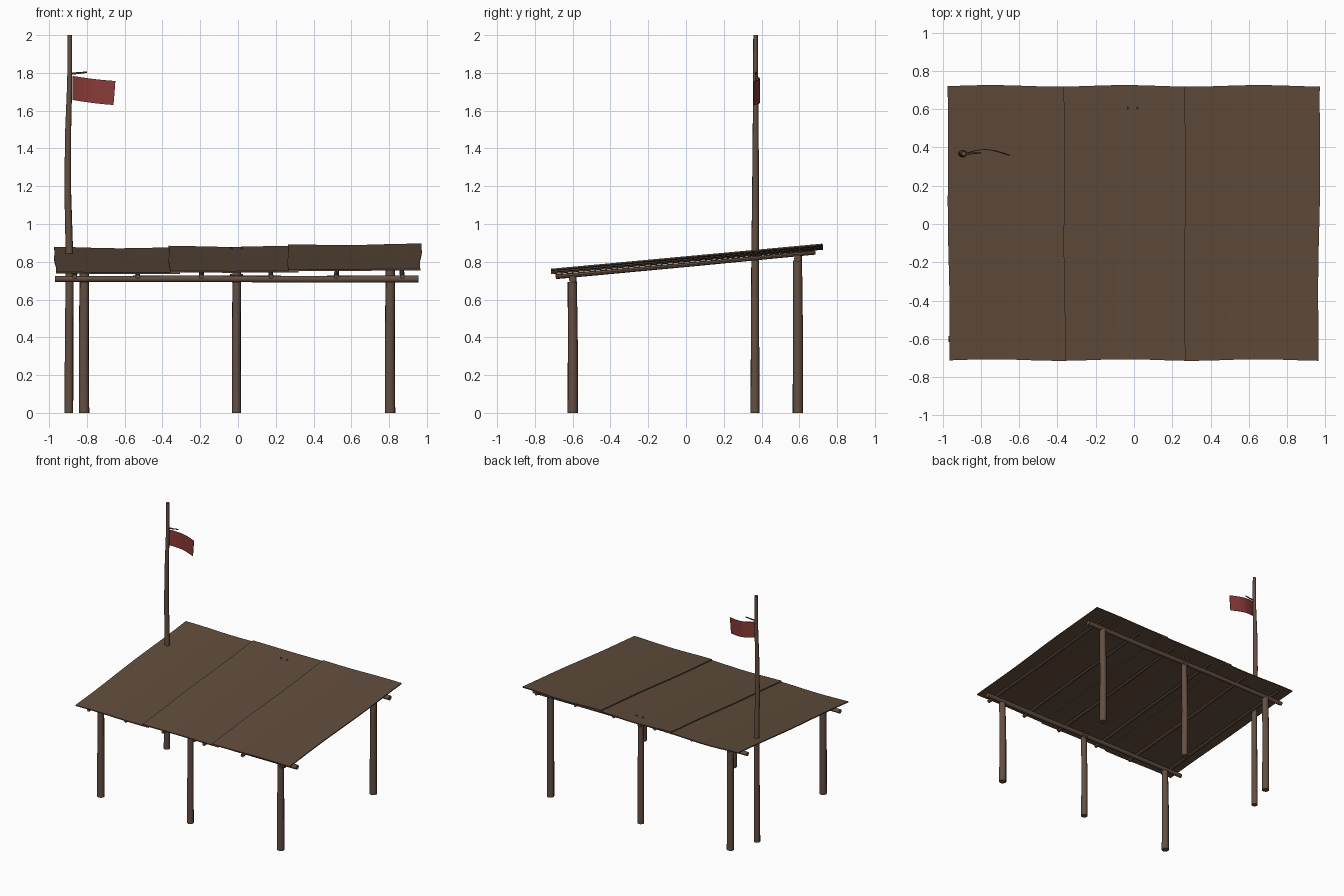
import bpy, bmesh, math
from mathutils import Vector

if "Cube" in bpy.data.objects:
    bpy.data.objects.remove(bpy.data.objects["Cube"])


def material(name, rgb):
    m = bpy.data.materials.new(name)
    m.diffuse_color = (*rgb, 1)
    m.use_nodes = True
    m.node_tree.nodes["Principled BSDF"].inputs["Base Color"].default_value = m.diffuse_color
    return m


WOOD = material("brown wood", (0.125, 0.078, 0.054))
CLOTH = material("brown roof sheet", (0.118, 0.073, 0.045))
RED = material("faded red", (0.25, 0.043, 0.038))


def finish(name, bm, mat, angle=40):
    bmesh.ops.recalc_face_normals(bm, faces=bm.faces)
    me = bpy.data.meshes.new(name)
    bm.to_mesh(me)
    bm.free()
    me.materials.append(mat)
    ob = bpy.data.objects.new(name, me)
    bpy.context.collection.objects.link(ob)
    bpy.ops.object.select_all(action='DESELECT')
    ob.select_set(True)
    bpy.context.view_layer.objects.active = ob
    bpy.ops.object.shade_smooth_by_angle(angle=math.radians(angle))
    return ob


def log(name, points, radii, sides=10):
    """Round timber through the given points, one radius per point."""
    bm = bmesh.new()
    pts = [Vector(p) for p in points]
    axis = (pts[-1] - pts[0]).normalized()
    u = axis.orthogonal().normalized()
    v = axis.cross(u)
    rings = []
    for p, r in zip(pts, radii):
        rings.append([bm.verts.new(p + r * (u * math.cos(a) + v * math.sin(a)))
                      for a in (2 * math.pi * i / sides for i in range(sides))])
    for a, b in zip(rings, rings[1:]):
        for i in range(sides):
            j = (i + 1) % sides
            bm.faces.new((a[i], a[j], b[j], b[i]))
    bm.faces.new(rings[0])
    bm.faces.new(rings[-1])
    return finish(name, bm, WOOD)


def sheet(name, nu, nv, thick, mat, fn):
    """Thin solid sheet; fn(s, t) gives the centre surface, thick the offset vector."""
    bm = bmesh.new()
    off = Vector(thick) / 2
    grids = [[[bm.verts.new(Vector(fn(i / nu, j / nv)) + off * k)
               for j in range(nv + 1)] for i in range(nu + 1)] for k in (1, -1)]
    for g in grids:
        for i in range(nu):
            for j in range(nv):
                bm.faces.new((g[i][j], g[i + 1][j], g[i + 1][j + 1], g[i][j + 1]))
    a, b = grids
    for i in range(nu):
        for j in (0, nv):
            bm.faces.new((a[i][j], a[i + 1][j], b[i + 1][j], b[i][j]))
    for j in range(nv):
        for i in (0, nu):
            bm.faces.new((a[i][j], a[i][j + 1], b[i][j + 1], b[i][j]))
    return finish(name, bm, mat)


# Posts: a low front row and a tall back row
for row, y, top in (("front", -0.6, 0.692), ("back", 0.592, 0.808)):
    for side, x in (("left", -0.815), ("middle", -0.008), ("right", 0.805)):
        r = 0.025 if side == "middle" else 0.028
        log(f"{row}_{side}_post",
            [(x, y, 0), (x - 0.001, y + 0.001, top / 2), (x + 0.002, y - 0.002, top)],
            [r, r * 0.96, r * 0.88])
    # Forked tip cradling the beam on the middle post
    for s in (-1, 1):
        log(f"{row}_fork_prong", [(-0.008 + s * 0.006, y + 0.012, top - 0.02),
                                  (-0.008 + s * 0.03, y + 0.015, top + (0.043 if y < 0 else 0.068))],
            [0.01, 0.006], 8)

# Beams across the posts
for row, y, z in (("front", -0.6, 0.709), ("back", 0.592, 0.818)):
    log(f"{row}_beam", [(-0.97, y, z), (-0.3, y + 0.003, z + 0.001),
                        (0.4, y - 0.002, z - 0.001), (0.955, y, z)],
        [0.016, 0.017, 0.018, 0.019])

# Rafters following the roof slope
for i, x in enumerate((-0.865, -0.53, -0.195, 0.175, 0.52, 0.87)):
    log(f"rafter_{i + 1}", [(x, -0.69, 0.721), (x + 0.006 * (-1) ** i, 0, 0.784),
                            (x, 0.685, 0.849)], [0.013, 0.012, 0.011], 8)


# Three overlapping roof sheets, each a little higher than the last
def roof_surface(x0, x1, z0, lift, phase):
    def fn(s, t):
        x = x0 + (x1 - x0) * s
        y = -0.711 + 1.433 * t + 0.004 * math.sin(9 * x + 2)
        x += 0.012 * (t - 0.5) * x + 0.003 * math.sin(9 * t + phase)
        z = z0 + 0.131 * t + lift * s
        z += 0.003 * math.cos(2 * math.pi * s + phase * 0.2) * (0.4 + 0.6 * t)
        return x, y, z
    return fn


for name, x0, x1, z0, lift, ph in (("left", -0.97, -0.31, 0.741, -0.003, 0.0),
                                   ("middle", -0.365, 0.32, 0.747, 0.0, 1.0),
                                   ("right", 0.265, 0.968, 0.755, 0.003, 2.0)):
    sheet(f"{name}_roof_sheet", 12, 12, (0, 0, 0.008), CLOTH,
          roof_surface(x0, x1, z0, lift, ph))

# Slightly crooked flag pole with a short peg
log("flag_pole", [(-0.896, 0.365, 0), (-0.892, 0.366, 0.75), (-0.893, 0.366, 0.86),
                  (-0.902, 0.368, 1.2), (-0.899, 0.369, 1.5), (-0.891, 0.368, 1.75),
                  (-0.89, 0.368, 2.0)],
    [0.024, 0.021, 0.02, 0.018, 0.016, 0.0135, 0.012])
log("flag_peg", [(-0.895, 0.368, 1.796), (-0.84, 0.37, 1.799), (-0.8, 0.373, 1.804)],
    [0.006, 0.005, 0.004], 8)


# Waving flag
def flag_surface(s, t):
    x = -0.876 + 0.227 * s - 0.01 * s * (1 - t)
    y = 0.37 + 0.02 * math.sin(math.pi * s * 1.12) - 0.002 * s
    z = 1.657 + 0.127 * t - 0.027 * s - 0.003 * math.sin(math.pi * s)
    return x, y, z


sheet("flag", 12, 4, (0, 0.004, 0), RED, flag_surface)
